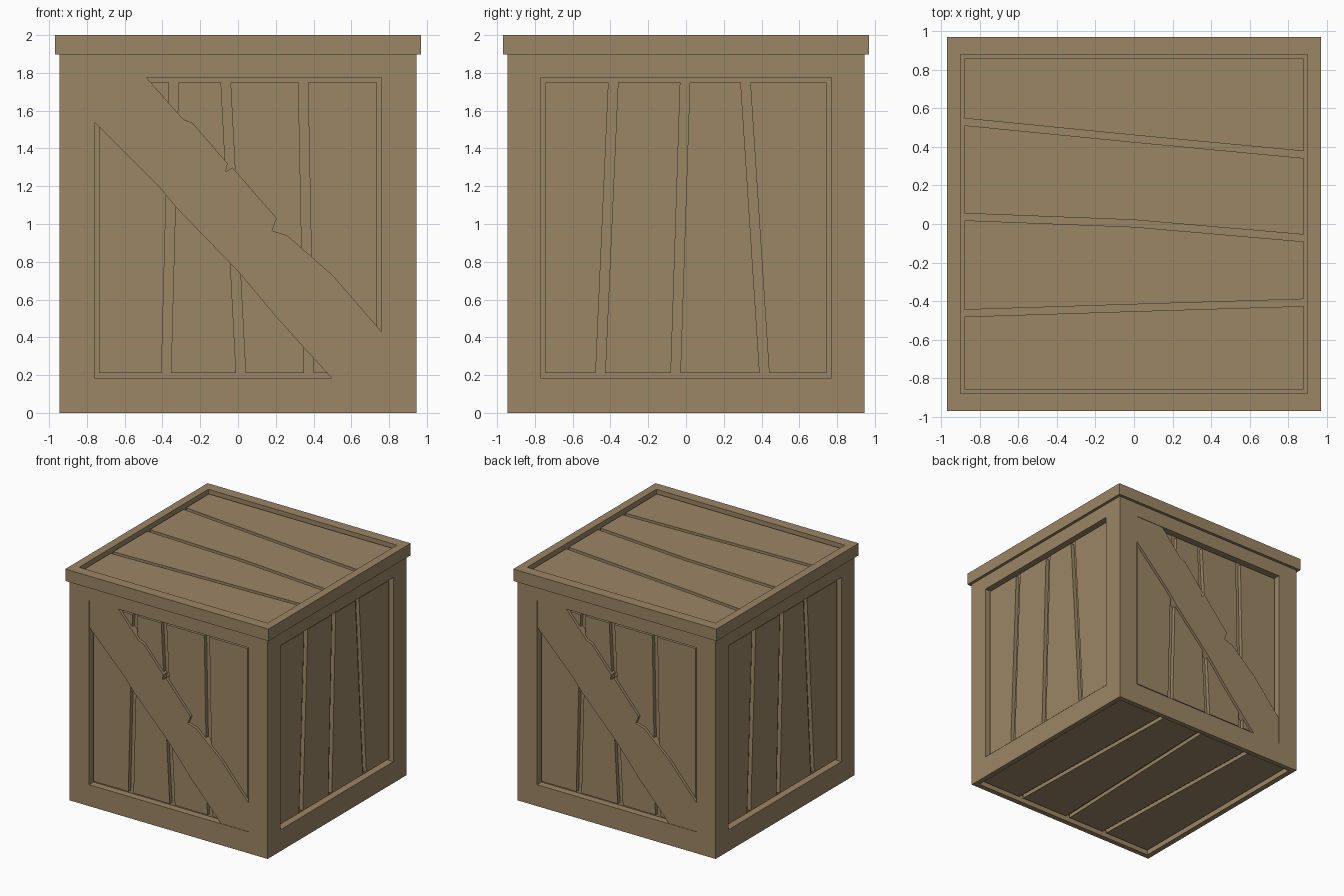
import bpy, bmesh
from mathutils import Matrix, Vector

if "Cube" in bpy.data.objects:
    bpy.data.objects.remove(bpy.data.objects["Cube"])

PLANK_DEPTH, FLOOR_DEPTH = 0.027, 0.06   # recess of plank faces and of the floor behind them
BODY, LID = 0.945, 0.97                  # half widths
LID_Z, TOP_Z = 1.897, 2.0

wood = bpy.data.materials.new("tan_wood")
wood.diffuse_color = (0.33, 0.237, 0.13, 1)
wood.use_nodes = True
wood.node_tree.nodes["Principled BSDF"].inputs["Base Color"].default_value = wood.diffuse_color


def frame_of(u, v, origin):
    """Matrix taking (u, v, outward) to world space."""
    u, v = Vector(u), Vector(v)
    m = Matrix((u, v, u.cross(v))).transposed().to_4x4()
    m.translation = Vector(origin)
    return m


def finish(name, bm):
    bmesh.ops.remove_doubles(bm, verts=bm.verts, dist=1e-5)
    mesh = bpy.data.meshes.new(name)
    bm.to_mesh(mesh)
    bm.free()
    mesh.materials.append(wood)
    ob = bpy.data.objects.new(name, mesh)
    bpy.context.collection.objects.link(ob)
    return ob


def face(bm, m, pts):
    bm.faces.new([bm.verts.new(m @ Vector(p)) for p in pts])


def rect(hu, v0, v1, d=0.0):
    return [(-hu, v0, d), (hu, v0, d), (hu, v1, d), (-hu, v1, d)]


def recessed_face(bm, m, outer, hole):
    """Flat border with a rectangular recess: border, walls and floor."""
    o, h, f = rect(*outer), rect(*hole), rect(*hole, -FLOOR_DEPTH)
    for i in range(4):
        j = (i + 1) % 4
        face(bm, m, [o[i], o[j], h[j], h[i]])
        face(bm, m, [h[i], h[j], f[j], f[i]])
    face(bm, m, f)


def prism(name, m, pts, top, bottom):
    bm = bmesh.new()
    n = len(pts)
    face(bm, m, [(u, v, top) for u, v in pts])
    face(bm, m, [(u, v, bottom) for u, v in reversed(pts)])
    for i in range(n):
        (a, b), (c, d) = pts[i], pts[(i + 1) % n]
        face(bm, m, [(a, b, bottom), (c, d, bottom), (c, d, top), (a, b, top)])
    return finish(name, bm)


def planks(name, m, hole, grooves, gap, margin):
    """Planks along v; each groove lists its centre at even steps along v."""
    hu, v0, v1 = hole[0] - margin, hole[1] + margin, hole[2] - margin
    k = len(grooves[0])
    vs = [v0 + (v1 - v0) * i / (k - 1) for i in range(k)]
    lefts = [[-hu] * k] + [[c + gap / 2 for c in g] for g in grooves]
    rights = [[c - gap / 2 for c in g] for g in grooves] + [[hu] * k]
    for i, (l, r) in enumerate(zip(lefts, rights)):
        pts = list(zip(r, vs)) + list(zip(l, vs))[::-1]
        prism(f"{name}_plank_{i + 1}", m, pts, -PLANK_DEPTH, -FLOOR_DEPTH)


X, Y, Z = (1, 0, 0), (0, 1, 0), (0, 0, 1)
NX, NY = (-1, 0, 0), (0, -1, 0)
sides = {
    "front": frame_of(X, Z, (0, -BODY, 0)),
    "back": frame_of(NX, Z, (0, BODY, 0)),
    "right": frame_of(Y, Z, (BODY, 0, 0)),
    "left": frame_of(NY, Z, (-BODY, 0, 0)),
}
bottom = frame_of(NX, Y, (0, 0, 0))
top = frame_of(NY, X, (0, 0, TOP_Z))

braced_hole, plain_hole = (0.76, 0.185, 1.775), (0.77, 0.185, 1.775)
bottom_hole, top_hole = (0.9, -0.9, 0.9), (0.88, -0.9, 0.9)
braced_grooves = [(-0.38, -0.34), (0.015, -0.065), (0.375, 0.345)]
plain_grooves = [(-0.453, -0.385), (-0.055, -0.005), (0.415, 0.315)]
bottom_grooves = [(-0.47, -0.43), (0.03, -0.03), (0.42, 0.47)]
top_grooves = [(-0.53, -0.443, -0.36), (-0.037, -0.003, 0.073), (0.463, 0.435, 0.408)]

# crate body with recessed sides and underside
bm = bmesh.new()
for key, m in sides.items():
    hole = braced_hole if key in ("front", "back") else plain_hole
    recessed_face(bm, m, (BODY, 0, LID_Z), hole)
recessed_face(bm, bottom, (BODY, -BODY, BODY), bottom_hole)
finish("crate_body", bm)

# overhanging lid with recessed top
bm = bmesh.new()
recessed_face(bm, top, (LID, -LID, LID), top_hole)
low = rect(LID, -LID, LID, LID_Z - TOP_Z)
high = rect(LID, -LID, LID)
for i in range(4):
    j = (i + 1) % 4
    face(bm, top, [low[i], low[j], high[j], high[i]])
face(bm, top, low[::-1])
finish("lid", bm)

# planks
for key, m in sides.items():
    if key in ("front", "back"):
        planks(key, m, braced_hole, braced_grooves, 0.05, 0.025)
    else:
        planks(key, m, plain_hole, plain_grooves, 0.05, 0.025)
planks("bottom", bottom, bottom_hole, bottom_grooves, 0.04, 0.02)
planks("top", top, top_hole, top_grooves, 0.036, 0.02)

# chipped diagonal braces
brace = [(-0.76, 1.775), (-0.76, 1.54), (-0.42, 1.20), (-0.33, 1.09), (0.0, 0.75),
         (0.2, 0.51), (0.495, 0.185), (0.76, 0.185), (0.76, 0.43), (0.5, 0.73),
         (0.26, 0.94), (0.18, 0.965), (0.205, 1.03), (-0.03, 1.30), (-0.065, 1.275),
         (-0.055, 1.32), (-0.24, 1.535), (-0.29, 1.555), (-0.485, 1.775)]
for key in ("front", "back"):
    prism(f"{key}_brace", sides[key], brace, -0.004, -FLOOR_DEPTH)
